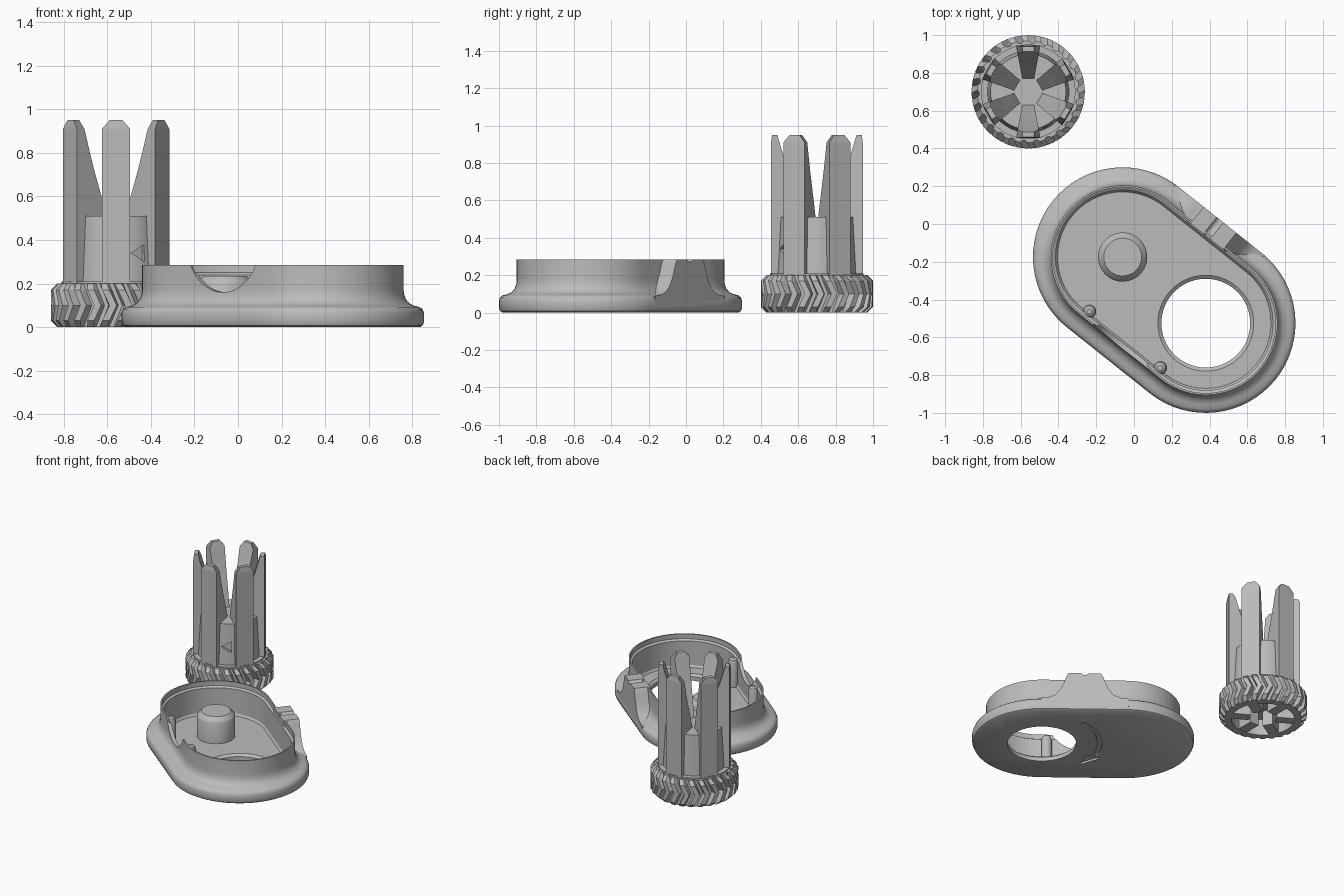
import bpy, bmesh
from math import pi, sin, cos, radians
from mathutils import Vector

cube = bpy.data.objects.get("Cube")
if cube:
    bpy.data.objects.remove(cube)

grey = bpy.data.materials.new("plain grey")
grey.use_nodes = True
grey.diffuse_color = (0.5, 0.5, 0.5, 1)
grey.node_tree.nodes["Principled BSDF"].inputs["Base Color"].default_value = (0.5, 0.5, 0.5, 1)


def loft(name, rings):
    """Skin equal-length closed rings and cap both ends."""
    bm = bmesh.new()
    loops = [[bm.verts.new(p) for p in ring] for ring in rings]
    n = len(loops[0])
    for lo, hi in zip(loops, loops[1:]):
        for i in range(n):
            j = (i + 1) % n
            bm.faces.new((lo[i], lo[j], hi[j], hi[i]))
    bm.faces.new(loops[0][::-1])
    bm.faces.new(loops[-1])
    bmesh.ops.recalc_face_normals(bm, faces=bm.faces)
    mesh = bpy.data.meshes.new(name)
    bm.to_mesh(mesh)
    bm.free()
    mesh.materials.append(grey)
    ob = bpy.data.objects.new(name, mesh)
    bpy.context.collection.objects.link(ob)
    return ob


def activate(ob):
    bpy.ops.object.select_all(action='DESELECT')
    ob.select_set(True)
    bpy.context.view_layer.objects.active = ob


def cut(ob, cutter):
    mod = ob.modifiers.new("cut", 'BOOLEAN')
    mod.operation = 'DIFFERENCE'
    mod.solver = 'EXACT'
    mod.object = cutter
    cutter.hide_render = True
    activate(ob)
    bpy.ops.object.modifier_apply(modifier=mod.name)
    bpy.data.objects.remove(cutter)


def smooth(ob, angle=32):
    activate(ob)
    bpy.ops.object.shade_smooth_by_angle(angle=radians(angle))


def revolve(name, centre, profile, n=64):
    return loft(name, [[centre + Vector((r * cos(2 * pi * i / n), r * sin(2 * pi * i / n), z))
                        for i in range(n)] for r, z in profile])


# ---- Oblong housing: local axes run along and across its long direction
A, B = Vector((-0.06, -0.175, 0)), Vector((0.38, -0.525, 0))
MID = (A + B) / 2
ALONG = (B - A).normalized()
ACROSS = Vector((-ALONG.y, ALONG.x, 0))
UP = Vector((0, 0, 1))


def local(a, n, z):
    return MID + ALONG * a + ACROSS * n + UP * z


def oblong(r, z, steps=32):
    ring = []
    for centre, sign in ((B, 1), (A, -1)):
        for i in range(steps + 1):
            t = pi * i / steps - pi / 2
            ring.append(centre + sign * r * (ALONG * cos(t) + ACROSS * sin(t)) + UP * z)
    return ring


def across_disc(name, a, z, r, lo, hi):
    return loft(name, [[local(a + r * cos(pi * i / 24), n, z + r * sin(pi * i / 24))
                        for i in range(48)] for n in (lo, hi)])


shell = [(.455, 0), (.468, .008), (.475, .025), (.475, .065), (.468, .082), (.455, .092),
         (.43, .098), (.408, .108), (.39, .13), (.382, .155), (.38, .18), (.38, .285),
         (.37, .285), (.37, .25), (.355, .24), (.355, .06), (.345, .045)]
housing = loft("housing", [oblong(r, z) for r, z in shell])
cut(housing, revolve("hole_cutter", B, [(.235, -.05), (.235, .03), (.255, .046), (.255, .1)], 72))
cut(housing, across_disc("side_opening_cutter", 0.01, .367, .207, -.5, -.28))

# Curved arrow sunk into the underside
E1, E2 = Vector((-1, 1, 0)).normalized(), Vector((1, 1, 0)).normalized()


def polar(r, deg, z):
    t = radians(deg)
    return B + (E1 * cos(t) + E2 * sin(t)) * r + UP * z


def arrow(z):
    outer = [polar(.41, 40 - 6 * i, z) for i in range(13)]
    inner = [polar(.38, -32 + 6 * i, z) for i in range(13)]
    return outer + [polar(.445, -32, z), polar(.385, -52, z), polar(.335, -32, z)] + inner


cut(housing, loft("arrow_cutter", [arrow(-.05), arrow(.015)]))
smooth(housing)

# Flared boss on the long side, flush with the flange edge
half = [(.3, .088), (.24, .096), (.2, .115), (.17, .15), (.145, .2), (.125, .26), (.11, .285)]
outline = [(.3, .03)] + half
outline = outline + [(-a, z) for a, z in reversed(outline)]
boss = loft("side_boss", [[local(a, n, z) for a, z in outline] for n in (.362, .475)])
cut(boss, across_disc("boss_notch_cutter", 0, .295, .025, .3, .6))
smooth(boss)

# Pivot post and the two small guide posts beside the opening
smooth(revolve("pivot_post", A, [(.13, .03), (.13, .2), (.125, .21), (.1, .235)]))
for side, a in (("left", .24), ("right", -.24)):
    smooth(revolve(side + "_guide_post", local(a, -.335, 0),
                   [(.036, .03), (.036, .22), (.028, .245), (.014, .255)], 24))

# ---- Toothed knob
K = Vector((-0.56, 0.70, 0))
TEETH = 26


def around(r, t, z, side=0):
    """Point at radius r in direction t, shifted sideways."""
    return K + Vector((r * cos(t) - side * sin(t), r * sin(t) + side * cos(t), z))


def tooth_ring(z, tip):
    twist = .16 * (1 - abs(z - .1) / .1)
    steps = ((.0, .26), (.3, .26), (.42, tip), (.88, tip))
    return [around(r, 2 * pi * (k + f) / TEETH + twist, z)
            for k in range(TEETH) for f, r in steps]


gear = loft("herringbone_gear", [tooth_ring(z, tip) for z, tip in
                                 ((0, .27), (.03, .3), (.1, .3), (.17, .3), (.2, .27))])
cut(gear, revolve("underside_cutter", K, [(.215, -.05), (.215, .12)]))

core = revolve("knob_core", K, [(.25, .19), (.25, .21), (.216, .21), (.2, .51)])

# Triangular mark sunk into the core
facing = radians(-60)
mark = [(-.04, .34), (.03, .3), (.03, .38)]
cut(core, loft("mark_cutter", [[around(r, facing, z, s) for s, z in mark] for r in (.185, .24)]))
smooth(core)

# Six tall fins, each with a spoke beneath it
fin_profile = [(.06, .2), (.245, .2), (.245, .91), (.24, .95), (.212, .95), (.2, .91),
               (.17, .81), (.145, .73), (.12, .66), (.095, .59), (.075, .53), (.06, .48)]
for k in range(6):
    t = radians(90 + 60 * k)
    sides = []
    for s in (-1, 1):
        sides.append([around(r, t, z, s * (.03 if z > .94 else .018 + .19 * r))
                      for r, z in fin_profile])
    loft("fin_%d" % (k + 1), sides)
    spoke = [(.09, .005), (.23, .005), (.23, .13), (.09, .13)]
    loft("spoke_%d" % (k + 1), [[around(r, t, z, s) for r, z in spoke] for s in (-.036, .036)])
